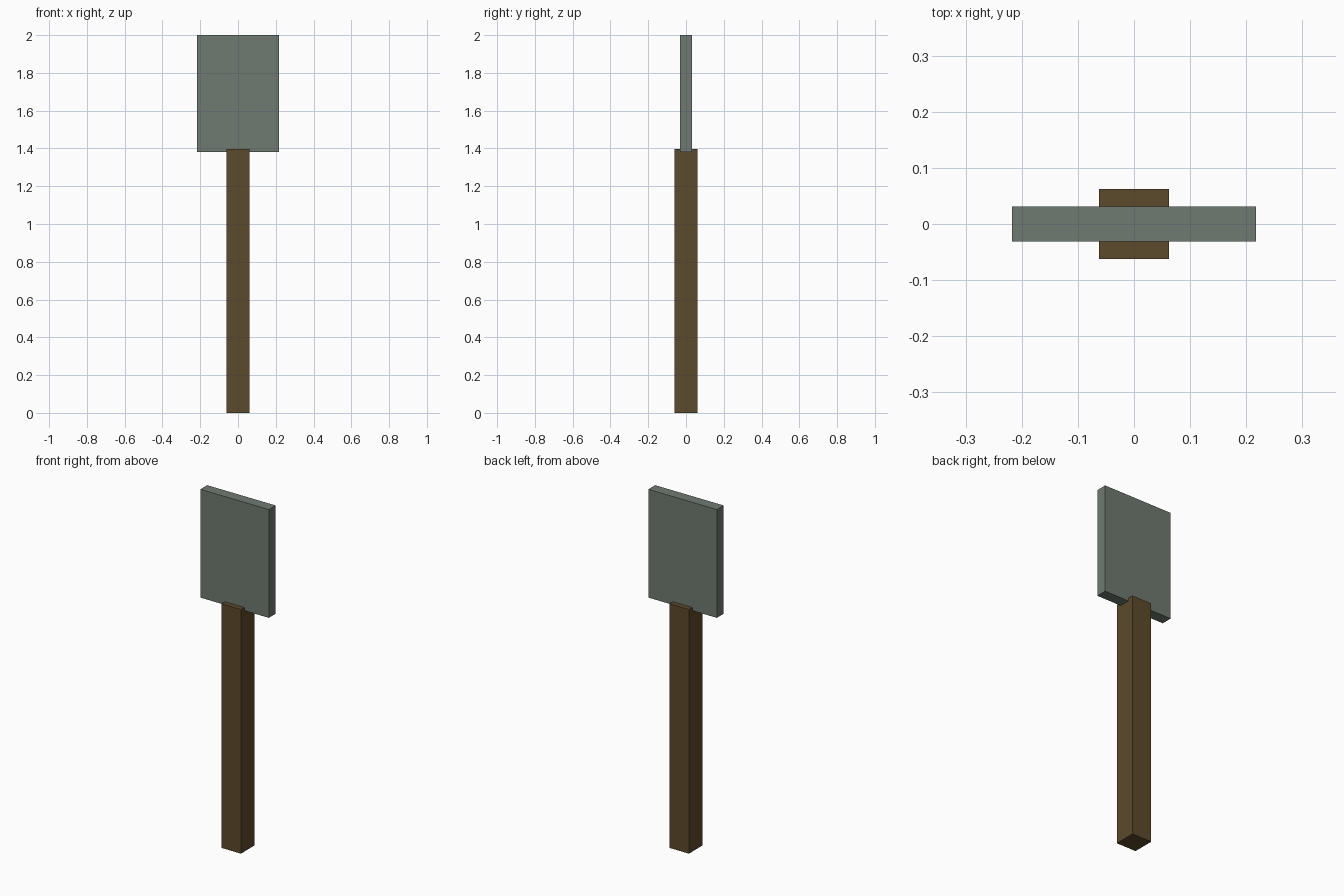
import bpy
import bmesh

cube = bpy.data.objects.get("Cube")
if cube:
    bpy.data.objects.remove(cube, do_unlink=True)


def make_material(name, colour):
    mat = bpy.data.materials.new(name)
    mat.use_nodes = True
    mat.diffuse_color = colour
    bsdf = next(n for n in mat.node_tree.nodes if n.type == 'BSDF_PRINCIPLED')
    bsdf.inputs["Base Color"].default_value = colour
    bsdf.inputs["Roughness"].default_value = 0.8
    return mat


def make_box(name, low, high, mat):
    """Box between two opposite corners."""
    bm = bmesh.new()
    bmesh.ops.create_cube(bm, size=1)
    for v in bm.verts:
        for i in range(3):
            v.co[i] = low[i] if v.co[i] < 0 else high[i]
    mesh = bpy.data.meshes.new(name)
    bm.to_mesh(mesh)
    bm.free()
    mesh.materials.append(mat)
    obj = bpy.data.objects.new(name, mesh)
    bpy.context.collection.objects.link(obj)
    return obj


wood = make_material("brown wood", (0.107, 0.069, 0.025, 1))
stone = make_material("grey green", (0.162, 0.195, 0.168, 1))

# Square post
make_box("post", (-0.062, -0.062, 0), (0.062, 0.062, 1.398), wood)

# Thin upright panel, set slightly into the post top
make_box("panel", (-0.217, -0.031, 1.38), (0.217, 0.031, 2.0), stone)
